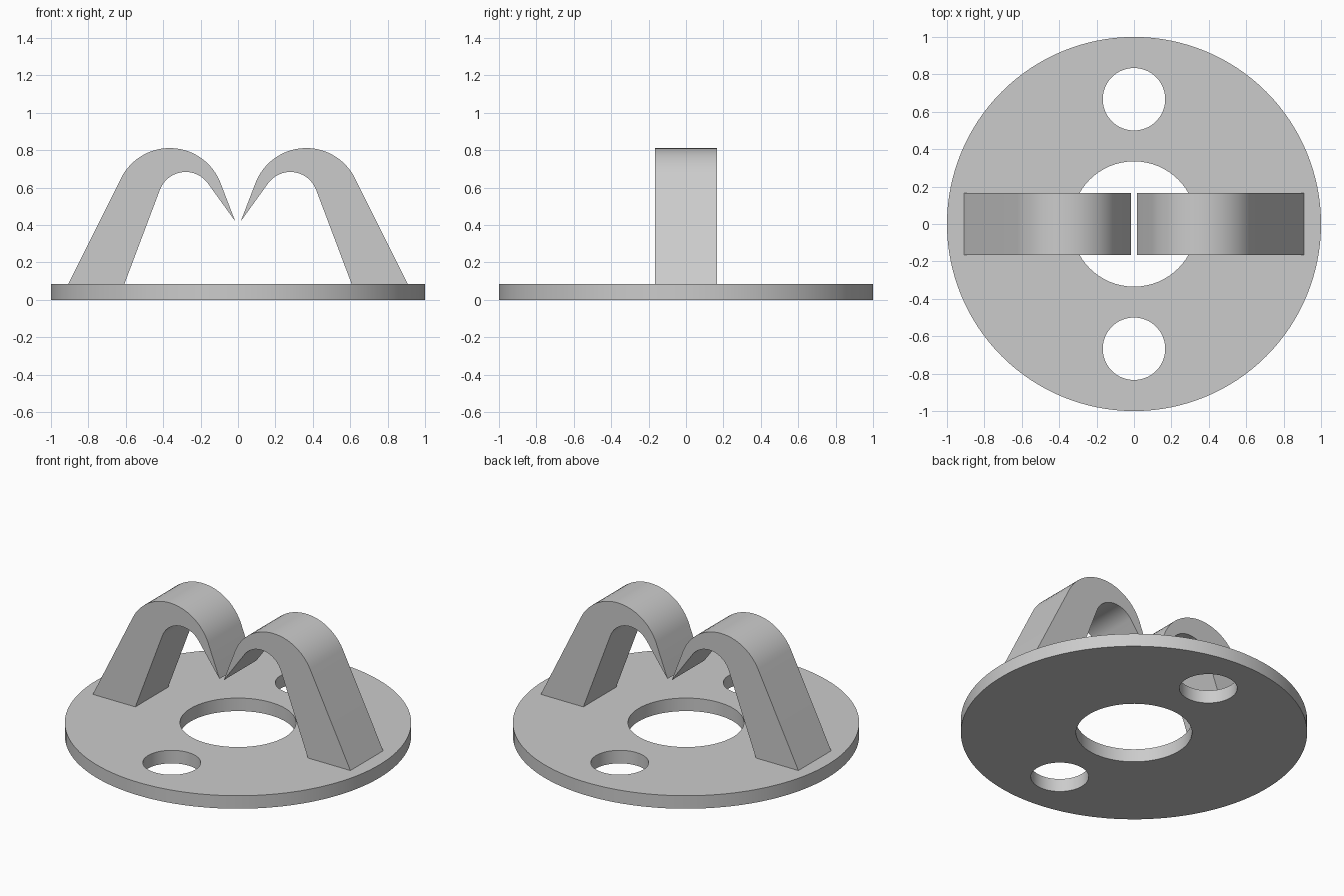
import bpy
import bmesh
from math import cos, sin, radians
from mathutils import Vector

if "Cube" in bpy.data.objects:
    bpy.data.objects.remove(bpy.data.objects["Cube"], do_unlink=True)

PLATE_H = 0.083
ARM_HALF_WIDTH = 0.165

grey = bpy.data.materials.new("plain_grey")
grey.use_nodes = True
grey.diffuse_color = (0.6, 0.6, 0.6, 1)
grey.node_tree.nodes["Principled BSDF"].inputs["Base Color"].default_value = (0.6, 0.6, 0.6, 1)


def smooth(obj):
    bpy.ops.object.select_all(action="DESELECT")
    obj.select_set(True)
    bpy.context.view_layer.objects.active = obj
    bpy.ops.object.shade_smooth_by_angle(angle=radians(15))


def cylinder(name, radius, y, z, depth, sides):
    bpy.ops.mesh.primitive_cylinder_add(vertices=sides, radius=radius, depth=depth, location=(0, y, z))
    obj = bpy.context.object
    obj.name = name
    obj.data.materials.append(grey)
    return obj


def arc(cx, cz, radius, start, end, steps=24):
    angles = [radians(start + (end - start) * i / steps) for i in range(steps + 1)]
    return [(cx + radius * cos(a), cz + radius * sin(a)) for a in angles]


# Round base plate with a centre hole and two bolt holes
plate = cylinder("base_plate", 1, 0, PLATE_H / 2, PLATE_H, 128)
holes = [("centre_hole", 0.335, 0), ("front_hole", 0.167, -0.667), ("back_hole", 0.167, 0.667)]
for name, radius, y in holes:
    cutter = cylinder(name, radius, y, PLATE_H / 2, 0.3, 64)
    cutter.hide_render = True
    cut = plate.modifiers.new(name, "BOOLEAN")
    cut.operation = "DIFFERENCE"
    cut.solver = "EXACT"
    cut.object = cutter
    bpy.context.view_layer.objects.active = plate
    bpy.ops.object.modifier_apply(modifier=name)
    bpy.data.objects.remove(cutter, do_unlink=True)
smooth(plate)

# Hooked arm outline: outer foot, outer bend, pointed tip, inner bend, inner foot
outline = [(0.908, PLATE_H)]
outline += arc(0.365, 0.52, 0.291, 26.7, 157.3)
outline += [(0.015, 0.42)]
outline += arc(0.28, 0.536, 0.147, 144, 20.9)
outline += [(0.608, PLATE_H)]


def hooked_arm(name, side):
    bm = bmesh.new()
    face = bm.faces.new([bm.verts.new((side * x, -ARM_HALF_WIDTH, z)) for x, z in outline])
    extruded = bmesh.ops.extrude_face_region(bm, geom=[face])["geom"]
    moved = [v for v in extruded if isinstance(v, bmesh.types.BMVert)]
    bmesh.ops.translate(bm, verts=moved, vec=Vector((0, 2 * ARM_HALF_WIDTH, 0)))
    bmesh.ops.recalc_face_normals(bm, faces=bm.faces)
    mesh = bpy.data.meshes.new(name)
    bm.to_mesh(mesh)
    bm.free()
    mesh.materials.append(grey)
    obj = bpy.data.objects.new(name, mesh)
    bpy.context.collection.objects.link(obj)
    smooth(obj)


hooked_arm("left_arm", 1)
hooked_arm("right_arm", -1)
